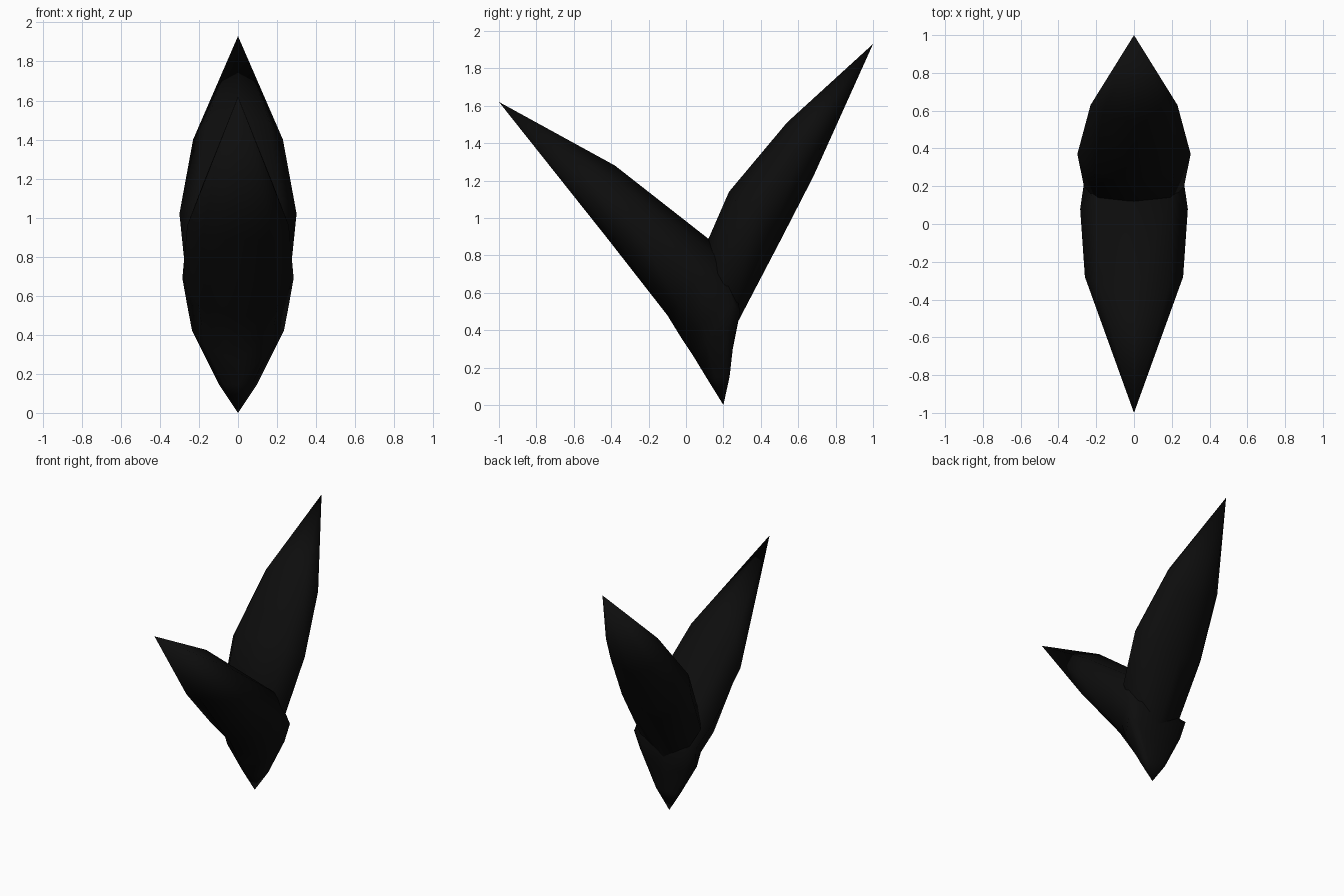
import bpy, bmesh, math
from mathutils import Vector

cube = bpy.data.objects.get("Cube")
if cube:
    bpy.data.objects.remove(cube)

SIDES = 8

black = bpy.data.materials.new("matte_black")
black.use_nodes = True
colour = (0.004, 0.004, 0.004, 1)
black.diffuse_color = colour
bsdf = black.node_tree.nodes["Principled BSDF"]
bsdf.inputs["Base Color"].default_value = colour
bsdf.inputs["Roughness"].default_value = 0.8


def ring_points(top, width, side, bottom):
    """Eight-sided oval section; top, side and bottom are (y, z) positions."""
    top, side, bottom = Vector(top), Vector(side), Vector(bottom)
    mid, half = (top + bottom) / 2, (top - bottom) / 2
    for i in range(SIDES):
        a = math.tau * i / SIDES
        p = mid + half * math.cos(a) + (side - mid) * math.sin(a) ** 2
        yield (width * math.sin(a), p.x, p.y)


def make_lobe(name, tip, rings, base):
    """Pointed lobe lofted from a tip through oval rings to a base point."""
    bm = bmesh.new()
    loops = [[bm.verts.new(p) for p in ring_points(*r)] for r in rings]
    first = bm.verts.new((0, *tip))
    last = bm.verts.new((0, *base))
    for i in range(SIDES):
        j = (i + 1) % SIDES
        bm.faces.new((first, loops[0][i], loops[0][j]))
        bm.faces.new((last, loops[-1][j], loops[-1][i]))
        for a, b in zip(loops, loops[1:]):
            bm.faces.new((a[i], b[i], b[j], a[j]))
    bmesh.ops.recalc_face_normals(bm, faces=bm.faces)
    mesh = bpy.data.meshes.new(name)
    bm.to_mesh(mesh)
    bm.free()
    mesh.materials.append(black)
    mesh.shade_smooth()
    obj = bpy.data.objects.new(name, mesh)
    bpy.context.collection.objects.link(obj)
    return obj


# Front lobe, running down to the pointed foot
make_lobe("front_lobe", (-1, 1.62), [
    ((-0.38, 1.28), 0.26, (-0.28, 0.96), (-0.42, 0.89)),
    ((0.22, 0.81), 0.285, (0.08, 0.69), (-0.1, 0.48)),
    ((0.27, 0.43), 0.26, (0.25, 0.55), (-0.02, 0.35)),
    ((0.25, 0.3), 0.235, (0.22, 0.42), (0.04, 0.26)),
    ((0.225, 0.15), 0.1, (0.217, 0.15), (0.11, 0.145)),
], (0.2, 0))

# Taller rear lobe, rooted inside the front one
make_lobe("rear_lobe", (1, 1.93), [
    ((0.54, 1.51), 0.23, (0.63, 1.4), (0.68, 1.22)),
    ((0.23, 1.14), 0.3, (0.37, 1.02), (0.5, 0.87)),
    ((0.06, 0.75), 0.265, (0.2, 0.68), (0.27, 0.43)),
], (0.2, 0.25))
